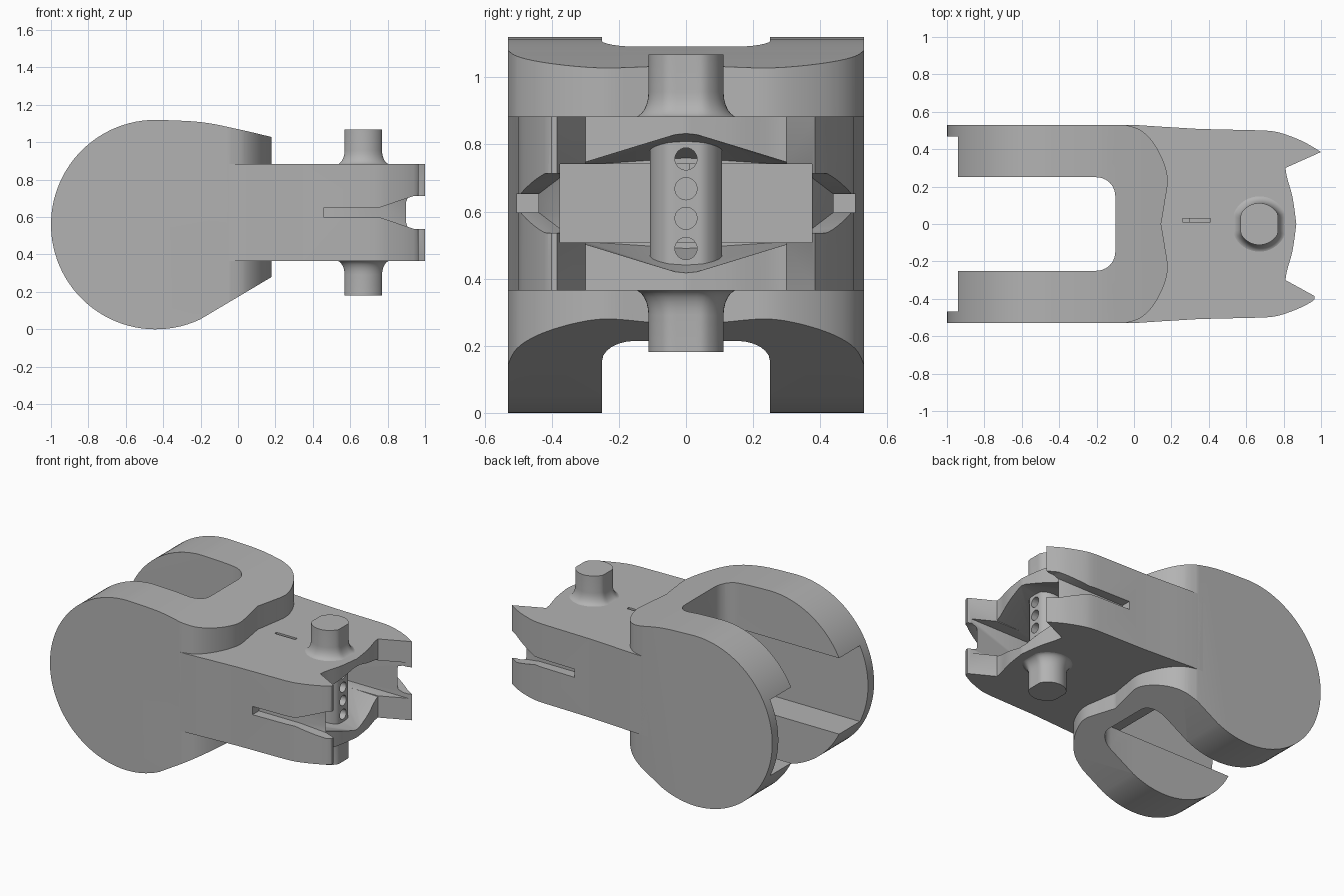
import bpy, bmesh, math
from mathutils import Vector

if "Cube" in bpy.data.objects:
    bpy.data.objects.remove(bpy.data.objects["Cube"])

grey = bpy.data.materials.new("plain grey")
grey.use_nodes = True
grey.diffuse_color = (0.45, 0.45, 0.45, 1)
grey.node_tree.nodes["Principled BSDF"].inputs["Base Color"].default_value = grey.diffuse_color


def make(name, bm):
    bmesh.ops.recalc_face_normals(bm, faces=bm.faces)
    mesh = bpy.data.meshes.new(name)
    bm.to_mesh(mesh)
    bm.free()
    ob = bpy.data.objects.new(name, mesh)
    bpy.context.collection.objects.link(ob)
    mesh.materials.append(grey)
    return ob


def prism_bm(points, axis, lo, hi):
    """Extrude a 2D outline along y (x, z outline) or z (x, y outline)."""
    bm = bmesh.new()
    place = (lambda a, b, c: (a, c, b)) if axis == "y" else (lambda a, b, c: (a, b, c))
    low = [bm.verts.new(place(a, b, lo)) for a, b in points]
    high = [bm.verts.new(place(a, b, hi)) for a, b in points]
    bm.faces.new(low)
    bm.faces.new(high)
    n = len(points)
    for i in range(n):
        j = (i + 1) % n
        bm.faces.new((low[i], low[j], high[j], high[i]))
    return bm


def prism(name, points, axis, lo, hi):
    return make(name, prism_bm(points, axis, lo, hi))


def box(name, x0, x1, y0, y1, z0, z1):
    return prism(name, [(x0, y0), (x1, y0), (x1, y1), (x0, y1)], "z", z0, z1)


def hull(name, points):
    bm = bmesh.new()
    for p in points:
        bm.verts.new(p)
    bmesh.ops.convex_hull(bm, input=bm.verts)
    return make(name, bm)


def boolean(ob, cutter, operation="DIFFERENCE"):
    cutter.hide_render = True
    mod = ob.modifiers.new("cut", "BOOLEAN")
    mod.operation, mod.solver, mod.object = operation, "EXACT", cutter
    bpy.context.view_layer.objects.active = ob
    bpy.ops.object.modifier_apply(modifier=mod.name)
    bpy.data.objects.remove(cutter)


def mirrored(half):
    return half + [(x, -y) for x, y in reversed(half) if y > 0]


def smooth_line(pts, steps=6):
    """Catmull-Rom curve through a few points."""
    p = [Vector(q) for q in [pts[0]] + pts + [pts[-1]]]
    out = []
    for i in range(1, len(p) - 2):
        a, b, c, d = p[i - 1:i + 3]
        for k in range(steps):
            t = k / steps
            v = 0.5 * (2 * b + (c - a) * t + (2 * a - 5 * b + 4 * c - d) * t ** 2
                       + (3 * b - a - 3 * c + d) * t ** 3)
            out.append((v.x, v.y))
    return out + [pts[-1]]


# Round forked housing: side outline with softened outer rims
R = 0.56
arc = [(-0.44 + R * math.cos(a), R + R * math.sin(a))
       for a in [math.radians(90 + 205 * i / 56) for i in range(57)]]
top = smooth_line([(0.3, 1.0), (0.18, 1.028), (0, 1.07), (-0.2, 1.108), arc[0]])[:-1]
bm = prism_bm(arc + [(0.18, 0.28), (0.3, 0.35)] + top, "y", -0.53, 0.53)
rims = [e for e in bm.edges if abs(e.verts[0].co.y - e.verts[1].co.y) < 0.001]
bmesh.ops.bevel(bm, geom=rims, offset=0.085, segments=8, profile=0.5, affect="EDGES")
housing = make("forked_housing", bm)

# Wavy shoulder at the end of the housing
wave = smooth_line([(-0.06, 0.533), (0.03, 0.505), (0.1, 0.44), (0.155, 0.34),
                    (0.18, 0.24), (0.165, 0.12), (0.145, 0)])
boolean(housing, prism("wave", mirrored([(-1.2, 0.6), (-0.12, 0.6)] + wave), "z", -0.2, 1.3),
        "INTERSECT")


def slot(end, lo, hi):
    corner = [(end - 0.1 + 0.1 * math.sin(a), 0.15 + 0.1 * math.cos(a))
              for a in [math.radians(15 * i) for i in range(7)]]
    boolean(housing, prism("slot", mirrored([(-1.2, 0.25)] + corner), "z", lo, hi))


# Vertical slot between the arms, longer below, and the rear opening
slot(-0.1, -0.2, 1.3)
slot(0.07, -0.2, 0.31)
boolean(housing, box("opening", -1.2, -0.1, -0.467, 0.467, 0.31, 0.81))

# Flat jaw with two horns
horn = smooth_line([(0.7, 0.5), (0.78, 0.488), (0.9, 0.443), (1, 0.385)])
lip = smooth_line([(0.81, 0.3), (0.818, 0.25), (0.848, 0.14), (0.868, 0)])
half = [(-0.09, 0.53), (0, 0.53), (0.15, 0.52), (0.35, 0.508)] + horn + lip
outline = [(min(x, 0.965) if y < 0 else x, y) for x, y in mirrored(half)]
jaw = prism("jaw", outline, "z", 0.365, 0.883)

# Mouth pocket, flared lips and the thin groove on top
boolean(jaw, box("pocket", 0.3, 1.1, -0.375, 0.375, 0.508, 0.742))
boolean(jaw, hull("flare", [(x, y, 0.625 + s * (h if y == 0 else e))
                            for x, h, e in ((0.9, 0.215, 0.125), (0.55, 0.135, 0.115))
                            for y in (-0.3, 0, 0.3) for s in (-1, 1)]))
boolean(jaw, box("groove", 0.26, 0.41, 0.01, 0.03, 0.7, 0.95))

# Side grooves that widen toward the horn tips
for side in (-1, 1):
    ends = sorted((side * 0.44, side * 0.65))
    boolean(jaw, box("side_groove", 0.46, 0.77, *ends, 0.598, 0.652))
    boolean(jaw, hull("tip_flare", [(x, side * y, 0.625 + s * h)
                                    for x, d, h in ((0.76, 0.44, 0.027), (0.94, 0.36, 0.088),
                                                    (1.06, 0.3, 0.09))
                                    for y in (d, 0.7) for s in (-1, 1)]))

# Upright pin with two flats and curved collars
fillet = [(0.112 + 0.045 * (1 - math.sin(a)), 0.075 * (1 - math.cos(a)))
          for a in [math.radians(15 * i) for i in range(7)]]
profile = ([(0.112, 0.182)] + [(r, 0.367 - h) for r, h in reversed(fillet)]
           + [(0.108, 0.38), (0.108, 0.87)]
           + [(r, 0.881 + h) for r, h in fillet] + [(0.112, 1.068)])
bm = bmesh.new()
N = 48
rings = []
for r, z in profile:
    flat = r - 0.012
    ring = []
    for i in range(N):
        a = 2 * math.pi * i / N
        x = max(-flat, min(flat, r * math.cos(a)))
        ring.append(bm.verts.new((0.67 + x, r * math.sin(a), z)))
    rings.append(ring)
for low, high in zip(rings, rings[1:]):
    for i in range(N):
        j = (i + 1) % N
        bm.faces.new((low[i], low[j], high[j], high[i]))
bm.faces.new(rings[0])
bm.faces.new(rings[-1])
pin = make("pin", bm)

# Row of holes through the pin
for z in (0.49, 0.58, 0.668, 0.757):
    ring = [(0.033 * math.cos(a), z + 0.033 * math.sin(a))
            for a in [math.radians(15 * i) for i in range(24)]]
    hole = prism("hole", ring, "y", -0.2, 0.2)
    hole.rotation_euler.z = math.pi / 2
    hole.location.x = 0.67
    bpy.context.view_layer.update()
    boolean(pin, hole)

# Smooth shading with sharp edges kept
for ob in (housing, jaw, pin):
    bpy.ops.object.select_all(action="DESELECT")
    ob.select_set(True)
    bpy.context.view_layer.objects.active = ob
    bpy.ops.object.shade_smooth_by_angle(angle=math.radians(30))
